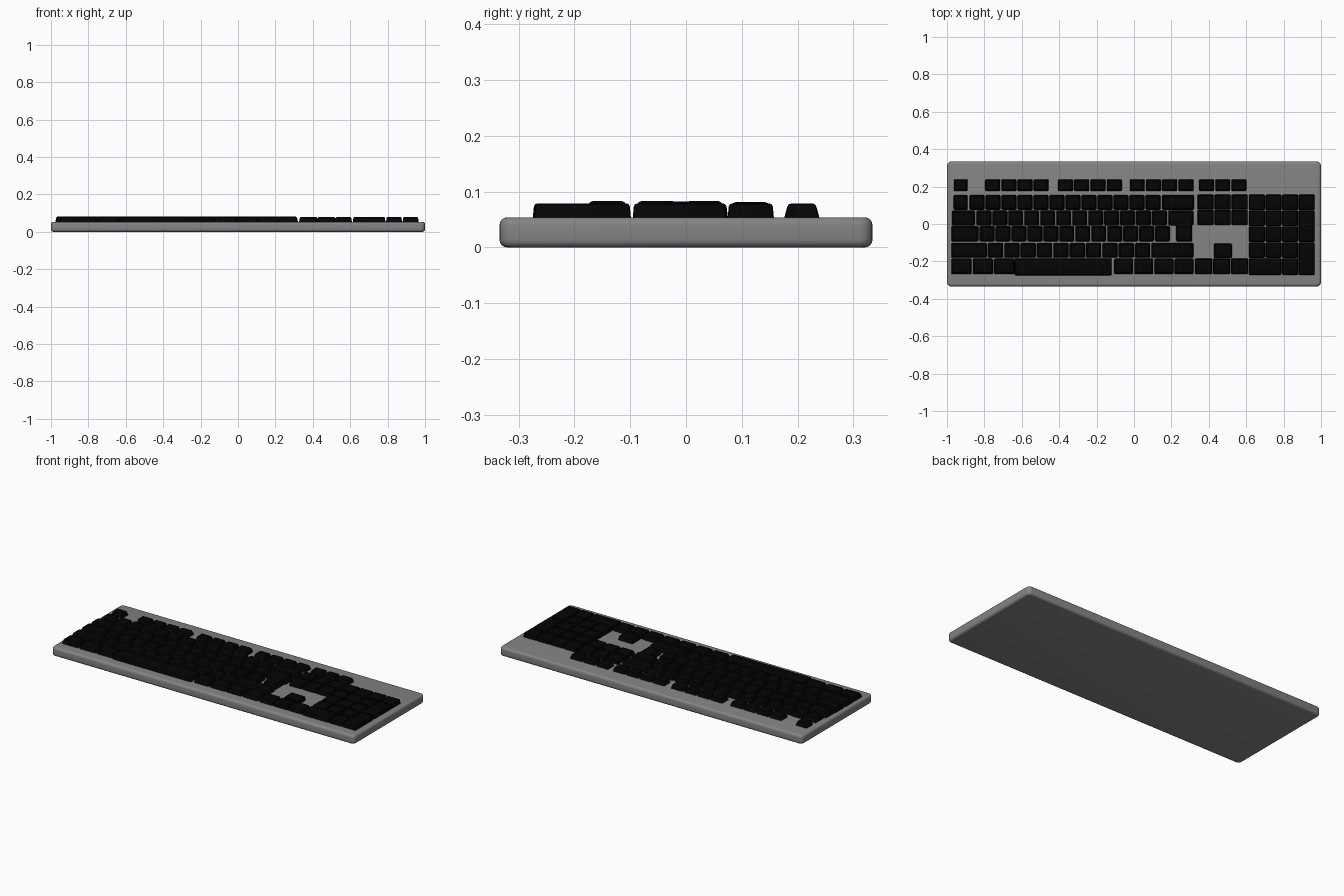
import bpy, bmesh
from mathutils import Vector

if "Cube" in bpy.data.objects:
    bpy.data.objects.remove(bpy.data.objects["Cube"])


def colour(name, v):
    m = bpy.data.materials.new(name)
    m.diffuse_color = (v, v, v, 1)
    m.use_nodes = True
    m.node_tree.nodes["Principled BSDF"].inputs["Base Color"].default_value = m.diffuse_color
    return m


BLACK = colour("key_black", 0.0012)
GREY = colour("case_grey", 0.23)
BASE = 0.046


def finish(name, bm, mat):
    me = bpy.data.meshes.new(name)
    bm.to_mesh(me)
    bm.free()
    ob = bpy.data.objects.new(name, me)
    bpy.context.collection.objects.link(ob)
    me.materials.append(mat)
    bpy.ops.object.select_all(action='DESELECT')
    ob.select_set(True)
    bpy.context.view_layer.objects.active = ob
    bpy.ops.object.shade_smooth_by_angle()
    return ob


def add_key(bm, x0, x1, y0, y1, top, taper):
    """Tapered keycap with rounded corners and a softened top rim."""
    part = bmesh.ops.create_cube(bm, size=1)["verts"]
    for v in part:
        hi = v.co.z > 0
        t = taper if hi else 0
        v.co = Vector((x1 - t if v.co.x > 0 else x0 + t,
                       y1 - t if v.co.y > 0 else y0 + t,
                       top if hi else BASE))
    edges = {e for v in part for e in v.link_edges
             if any(w.co.z > BASE + 0.001 for w in e.verts)}
    bmesh.ops.bevel(bm, geom=list(edges), offset=0.006, segments=2,
                    profile=0.5, affect='EDGES')


def run(x0, x1, n):
    """Split a span into n equal keys."""
    w = (x1 - x0) / n
    return [(x0 + i * w, x0 + (i + 1) * w) for i in range(n)]


def key_row(name, spans, y0, y1, top, taper=0.009, gap=0.0012):
    bm = bmesh.new()
    for a, b in spans:
        add_key(bm, a + gap, b - gap, y0, y1, top, taper)
    return finish(name, bm, BLACK)


# case: slab with rounded vertical corners and rounded rims
bm = bmesh.new()
bmesh.ops.create_cube(bm, size=1)
bmesh.ops.scale(bm, vec=(2, 0.668, 0.054), verts=bm.verts)
bmesh.ops.translate(bm, vec=(0, 0, 0.027), verts=bm.verts)
upright = [e for e in bm.edges if abs(e.verts[0].co.z - e.verts[1].co.z) > 0.01]
bmesh.ops.bevel(bm, geom=upright, offset=0.024, segments=5, profile=0.5, affect='EDGES')
rims = [e for e in bm.edges if abs(e.verts[0].co.z - e.verts[1].co.z) < 0.001]
bmesh.ops.bevel(bm, geom=rims, offset=0.014, segments=4, profile=0.5, affect='EDGES')
finish("case", bm, GREY)

# function row
key_row("function_keys",
        [(-0.967, -0.886)] + run(-0.799, -0.453, 4) + run(-0.410, -0.062, 4)
        + run(-0.026, 0.321, 4) + run(0.345, 0.604, 3), 0.174, 0.241, 0.079)

# main typing rows
key_row("number_row", [(-0.967, -0.886)] + run(-0.882, 0.144, 12) + [(0.147, 0.324)],
        0.074, 0.157, 0.081)
key_row("upper_letter_row", [(-0.977, -0.848)] + run(-0.845, 0.179, 12) + [(0.181, 0.321)],
        -0.009, 0.073, 0.083)
key_row("home_row", [(-0.980, -0.829)] + run(-0.828, 0.195, 12) + [(0.222, 0.314)],
        -0.095, -0.009, 0.083)
key_row("enter_neck", [(0.222, 0.314)], -0.060, 0.050, 0.082)
key_row("lower_letter_row", [(-0.980, -0.784)] + run(-0.784, 0.090, 10) + [(0.090, 0.321)],
        -0.182, -0.100, 0.083)
key_row("bottom_row", run(-0.980, -0.636, 3) + run(-0.109, 0.321, 4),
        -0.270, -0.183, 0.079)
key_row("space_bar", [(-0.640, -0.118)], -0.275, -0.183, 0.079, 0.003)

# navigation and arrow clusters
for tag, y in (("upper", 0.076), ("lower", -0.006)):
    key_row("navigation_keys_" + tag, run(0.337, 0.610, 3), y, y + 0.082, 0.079, 0.004)
key_row("arrow_keys", run(0.324, 0.612, 3), -0.270, -0.183, 0.079, 0.006)
key_row("up_arrow_key", [(0.425, 0.525)], -0.183, -0.104, 0.079, 0.004)

# numeric pad: four columns, with tall plus / enter and wide zero
cols = run(0.613, 0.967, 4)
for i, y in enumerate((0.074, -0.011, -0.096, -0.182)):
    key_row(f"number_pad_row_{i + 1}", cols if i == 0 else cols[:3],
            y, y + 0.084, 0.079, 0.003)
key_row("number_pad_bottom", [(cols[0][0], cols[1][1]), cols[2]],
        -0.273, -0.183, 0.079, 0.003)
key_row("number_pad_plus", [cols[3]], -0.096, 0.073, 0.079, 0.003)
key_row("number_pad_enter", [cols[3]], -0.273, -0.098, 0.079, 0.003)
